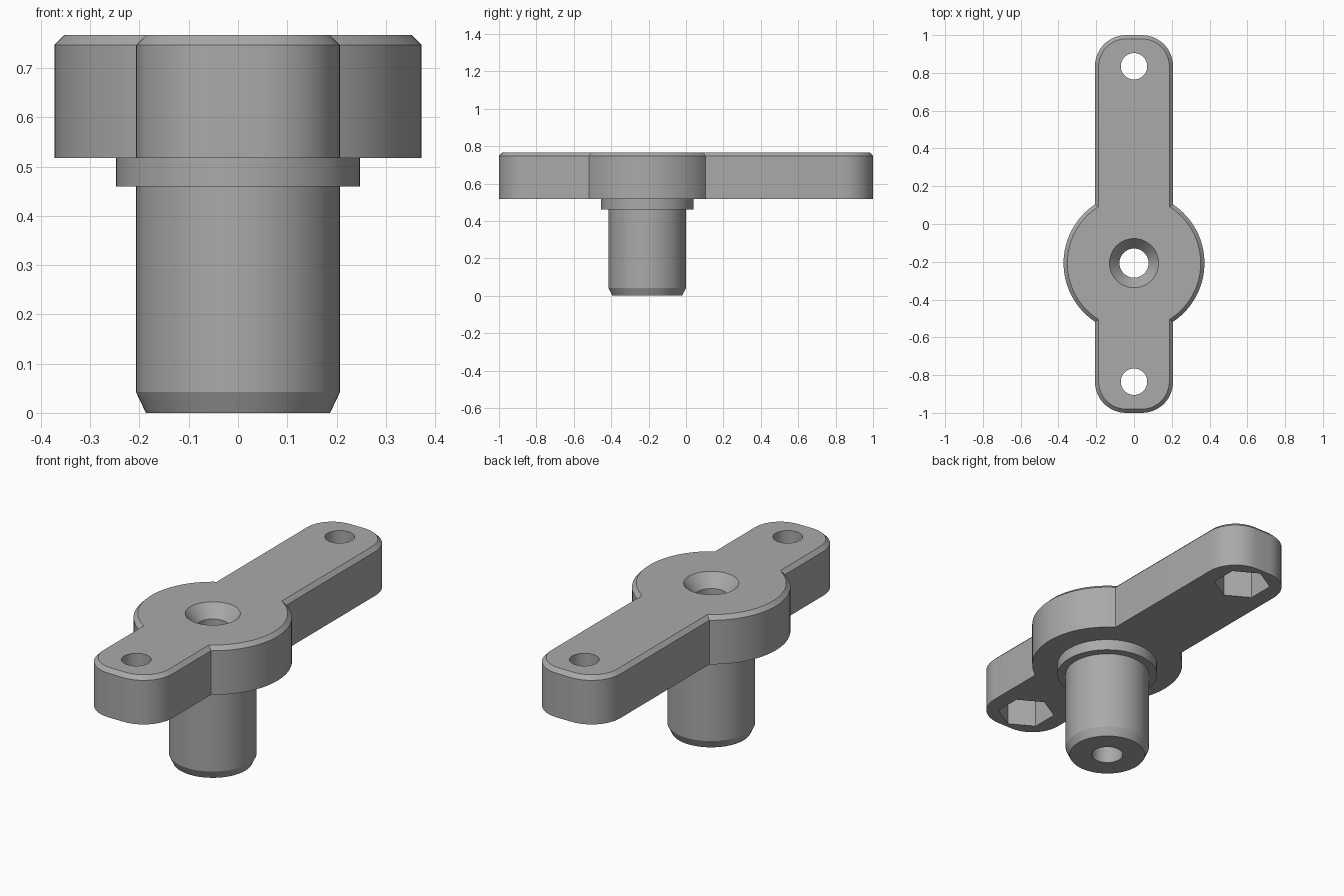
import bpy, bmesh, math

if "Cube" in bpy.data.objects:
    bpy.data.objects.remove(bpy.data.objects["Cube"])

HUB_Y = -0.207          # centre of the disc and shaft
BASE, TOP = 0.518, 0.767
CHAMFER = 0.02
HOLE_Y = 0.835

grey = bpy.data.materials.new("plain_grey")
grey.use_nodes = True
colour = (0.4, 0.4, 0.4, 1)
grey.diffuse_color = colour
grey.node_tree.nodes["Principled BSDF"].inputs["Base Color"].default_value = colour


def make_object(name, bm):
    bmesh.ops.recalc_face_normals(bm, faces=bm.faces)
    mesh = bpy.data.meshes.new(name)
    bm.to_mesh(mesh)
    bm.free()
    mesh.materials.append(grey)
    obj = bpy.data.objects.new(name, mesh)
    bpy.context.collection.objects.link(obj)
    return obj


def loft(name, rings, closed=False):
    """Skin matching rings of points; cap both ends unless closed."""
    bm = bmesh.new()
    loops = [[bm.verts.new(p) for p in ring] for ring in rings]
    pairs = list(zip(loops, loops[1:]))
    if closed:
        pairs.append((loops[-1], loops[0]))
    else:
        bm.faces.new(loops[0])
        bm.faces.new(loops[-1])
    for a, b in pairs:
        for i in range(len(a)):
            j = (i + 1) % len(a)
            bm.faces.new((a[i], a[j], b[j], b[i]))
    return make_object(name, bm)


def circle(y, r, z, sides=64, turn=0.0):
    angles = [turn + math.tau * i / sides for i in range(sides)]
    return [(r * math.cos(a), y + r * math.sin(a), z) for a in angles]


def arc(cx, cy, r, start, end, steps):
    angles = [start + (end - start) * i / steps for i in range(steps + 1)]
    return [(cx + r * math.cos(a), cy + r * math.sin(a)) for a in angles]


def outline(inset, z):
    """Rounded bar merged with a disc, shrunk by inset."""
    w, disc, corner = 0.207 - inset, 0.373 - inset, 0.165 - inset
    cx, cy = w - corner, 1 - inset - corner
    half = math.acos(w / disc)
    right = arc(cx, -cy, corner, -math.pi / 2, 0, 12)
    right += arc(0, HUB_Y, disc, -half, half, 32)
    right += arc(cx, cy, corner, 0, math.pi / 2, 12)
    left = [(-x, y) for x, y in reversed(right)]
    return [(x, y, z) for x, y in right + left]


def cut(target, cutters):
    for cutter in cutters:
        cutter.hide_render = True
        mod = target.modifiers.new("cut", "BOOLEAN")
        mod.solver = "EXACT"
        mod.object = cutter
    graph = bpy.context.evaluated_depsgraph_get()
    mesh = bpy.data.meshes.new_from_object(target.evaluated_get(graph))
    target.modifiers.clear()
    target.data = mesh
    for cutter in cutters:
        bpy.data.objects.remove(cutter)


# Chamfered plate
plate = loft("plate", [outline(0, BASE), outline(0, TOP - CHAMFER), outline(CHAMFER, TOP)])

# Countersunk bore, bolt holes and hexagonal nut pockets
cutters = [loft("bore_cutter", [circle(HUB_Y, r, z) for r, z in (
    (0.077, BASE - 0.1), (0.077, TOP - 0.065), (0.13, TOP), (0.13, TOP + 0.1))])]
for y in (-HOLE_Y, HOLE_Y):
    cutters.append(loft("bolt_cutter", [circle(y, 0.07, z, 48) for z in (BASE - 0.1, TOP + 0.1)]))
    cutters.append(loft("nut_cutter", [circle(y, 0.14, z, 6, math.radians(30))
                                       for z in (BASE - 0.1, BASE + 0.15)]))
cut(plate, cutters)

# Hollow shaft with chamfered foot and collar
shaft_profile = [(0.077, 0), (0.187, 0), (0.207, 0.042), (0.207, 0.46),
                 (0.248, 0.46), (0.248, BASE), (0.077, BASE)]
shaft = loft("shaft", [circle(HUB_Y, r, z) for r, z in shaft_profile], closed=True)

# Smooth shading with crisp edges
bpy.ops.object.select_all(action="DESELECT")
for obj in (plate, shaft):
    obj.select_set(True)
bpy.context.view_layer.objects.active = plate
bpy.ops.object.shade_smooth_by_angle(angle=math.radians(20))
